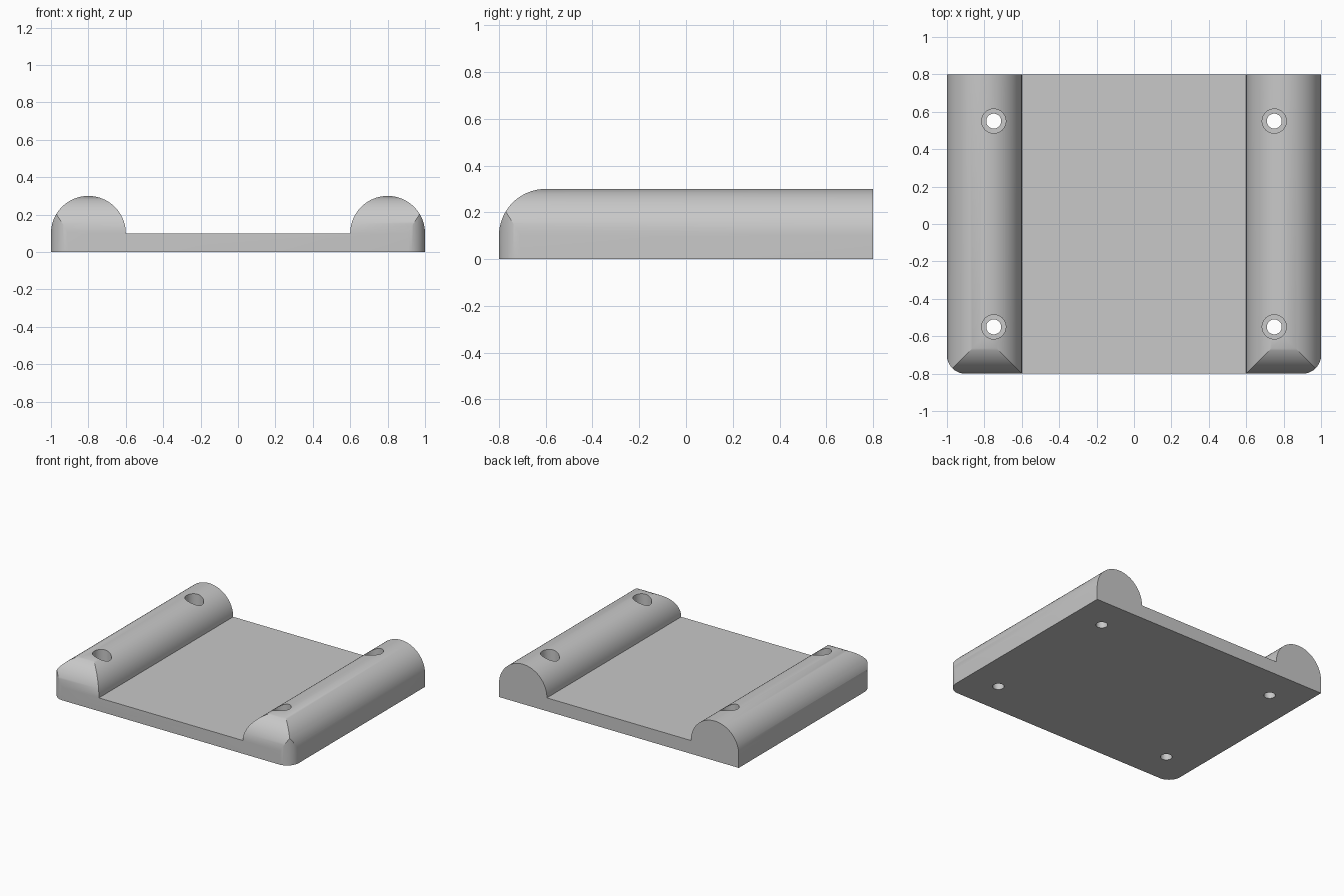
import bpy, bmesh
from math import sin, cos, radians
from mathutils import Vector

if "Cube" in bpy.data.objects:
    bpy.data.objects.remove(bpy.data.objects["Cube"], do_unlink=True)

grey = bpy.data.materials.new("plain grey")
grey.use_nodes = True
colour = (0.58, 0.58, 0.58, 1)
grey.diffuse_color = colour
grey.node_tree.nodes["Principled BSDF"].inputs["Base Color"].default_value = colour


def arc(cx, cy, r, start, end, steps):
    angles = [radians(start + (end - start) * i / steps) for i in range(steps + 1)]
    return [(cx + r * cos(a), cy + r * sin(a)) for a in angles]


def prism(name, outline, place, sweep):
    """Extrude a 2D outline, placed in space by a function, along a vector."""
    bm = bmesh.new()
    face = bm.faces.new([bm.verts.new(place(u, v)) for u, v in outline])
    made = bmesh.ops.extrude_face_region(bm, geom=[face])["geom"]
    bmesh.ops.translate(bm, vec=Vector(sweep),
                        verts=[g for g in made if isinstance(g, bmesh.types.BMVert)])
    bmesh.ops.recalc_face_normals(bm, faces=bm.faces)
    mesh = bpy.data.meshes.new(name)
    bm.to_mesh(mesh)
    bm.free()
    mesh.materials.append(grey)
    obj = bpy.data.objects.new(name, mesh)
    bpy.context.collection.objects.link(obj)
    return obj


def carve(target, cutter, operation):
    cutter.hide_render = True
    mod = target.modifiers.new(cutter.name, "BOOLEAN")
    mod.operation, mod.solver, mod.object = operation, "EXACT", cutter
    bpy.context.view_layer.objects.active = target
    bpy.ops.object.modifier_apply(modifier=mod.name)
    bpy.data.objects.remove(cutter, do_unlink=True)


# Tray cross-section: thin plate with a round-topped rail on each side
half = [(1, 0)] + arc(0.8, 0.1, 0.2, 0, 180, 48)
section = half + [(-x, z) for x, z in reversed(half)]
tray = prism("railed_tray", section, lambda x, z: (x, -1, z), (0, 1.8, 0))

# Rounded nose on the front of the rails
nose = [(1, -0.5), (1, 0.3005)] + arc(-0.6, 0.1, 0.2, 90, 180, 24) + [(-0.8, -0.5)]
nose[1:3] = [(1, 0.5), (-0.6, 0.5), (-0.6, 0.3)]
carve(tray, prism("nose_cutter", nose, lambda y, z: (-1.5, y, z), (3, 0, 0)), "INTERSECT")

# Rounded vertical corners at the front
edge = 0.0005
corner = [(1 + edge, 1)] + arc(0.9 + edge, -0.7 - edge, 0.1, 0, -90, 16)
plan = corner + [(-x, y) for x, y in reversed(corner)]
carve(tray, prism("corner_cutter", plan, lambda x, y: (x, y, -0.5), (0, 0, 1.5)), "INTERSECT")

# Four counterbored screw holes
for sx in (-0.75, 0.75):
    for sy in (-0.55, 0.55):
        for radius, floor in ((0.065, 0.1), (0.04, -0.2)):
            ring = arc(sx, sy, radius, 0, 360, 32)[:-1]
            carve(tray, prism("hole_cutter", ring, lambda x, y: (x, y, floor), (0, 0, 0.8)),
                  "DIFFERENCE")

# Smooth curves, sharp creases
bpy.ops.object.select_all(action="DESELECT")
tray.select_set(True)
bpy.context.view_layer.objects.active = tray
bpy.ops.object.shade_smooth_by_angle(angle=radians(25))
